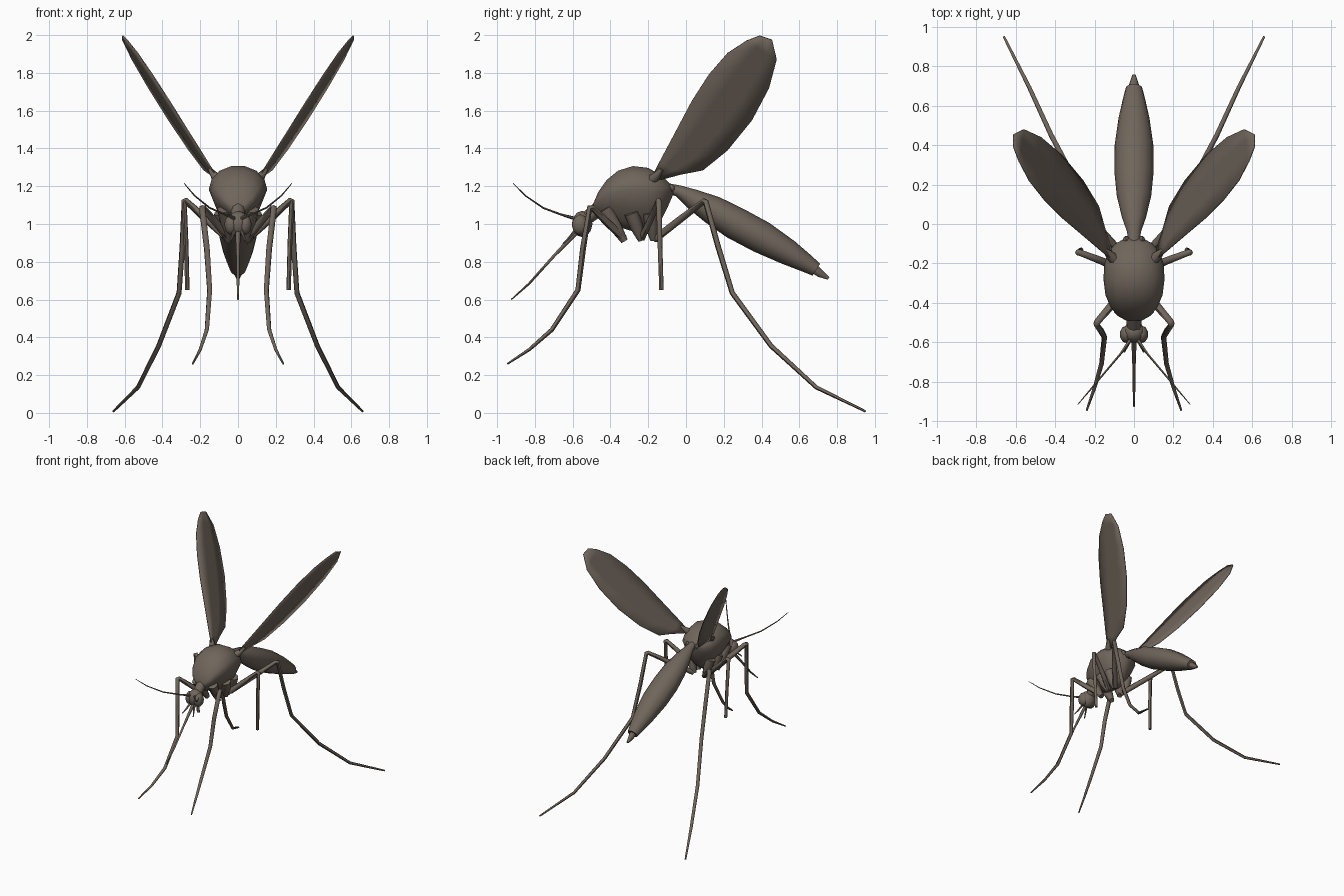
import bpy, bmesh, math
from mathutils import Vector, Quaternion

if "Cube" in bpy.data.objects:
    bpy.data.objects.remove(bpy.data.objects["Cube"])

mat = bpy.data.materials.new("dull brown")
mat.diffuse_color = (0.16, 0.13, 0.105, 1)
mat.use_nodes = True
mat.node_tree.nodes["Principled BSDF"].inputs["Base Color"].default_value = mat.diffuse_color


def finish(bm, name, mirror=False, angle=45):
    bmesh.ops.recalc_face_normals(bm, faces=bm.faces)
    me = bpy.data.meshes.new(name)
    bm.to_mesh(me)
    bm.free()
    me.shade_smooth()
    me.set_sharp_from_angle(angle=math.radians(angle))
    me.materials.append(mat)
    ob = bpy.data.objects.new(name, me)
    bpy.context.collection.objects.link(ob)
    if mirror:
        ob.modifiers.new("mirror", 'MIRROR').use_mirror_merge = False
    return ob


def loft(name, rings, mirror=False, angle=45):
    bm = bmesh.new()
    vs = [[bm.verts.new(p) for p in r] for r in rings]
    n = len(vs[0])
    for a, b in zip(vs, vs[1:]):
        for i in range(n):
            j = (i + 1) % n
            bm.faces.new((a[i], a[j], b[j], b[i]))
    bm.faces.new(vs[0][::-1])
    bm.faces.new(vs[-1])
    return finish(bm, name, mirror, angle)


def tube(name, pts, radii, sides=6, mirror=False, squash=1, angle=60):
    """Tube along a path; squash flattens it across the vertical."""
    pts = [Vector(p) for p in pts]
    tan = []
    for i in range(len(pts)):
        a = (pts[i] - pts[i - 1]).normalized() if i else Vector()
        b = (pts[i + 1] - pts[i]).normalized() if i < len(pts) - 1 else Vector()
        tan.append((a + b).normalized())
    side = tan[0].cross(Vector((0, 0, 1)))
    if side.length < 0.1:
        side = Vector((1, 0, 0))
    rings = []
    for p, t, r in zip(pts, tan, radii):
        side = (side - t * side.dot(t)).normalized()
        up = side.cross(t)
        rings.append([p + side * r * math.cos(k * math.tau / sides)
                      + up * r * squash * math.sin(k * math.tau / sides)
                      for k in range(sides)])
    return loft(name, rings, mirror, angle)


def ball(name, loc, size, mirror=False, sub=2, angle=45):
    bm = bmesh.new()
    bmesh.ops.create_icosphere(bm, subdivisions=sub, radius=1)
    for v in bm.verts:
        v.co = Vector(loc) + Vector(v.co[i] * size[i] for i in range(3))
    return finish(bm, name, mirror, angle)


# thorax: y, top z, bottom z, half width; narrower toward the belly
rings = []
for y, top, bot, w in [(-.49, 1.11, 1.06, .04), (-.465, 1.17, 1.03, .085),
                       (-.42, 1.235, 1.01, .12), (-.36, 1.285, .98, .145),
                       (-.28, 1.31, .955, .155), (-.2, 1.30, .95, .15),
                       (-.14, 1.265, 1.0, .13), (-.1, 1.23, 1.08, .095),
                       (-.07, 1.2, 1.15, .04)]:
    ring = []
    for k in range(14):
        a = k * math.tau / 14
        s = math.sin(a)
        taper = 1 - .4 * max(0, -s)
        ring.append((w * math.cos(a) * taper, y,
                     (top * .64 + bot * .36) + s * ((top - bot) * (.36 if s > 0 else .64))))
    rings.append(ring)
loft("thorax", rings, angle=50)

# abdomen and tail tip
tube("abdomen", [(0, -.1, 1.19), (0, -.04, 1.175), (0, .03, 1.135), (0, .14, 1.075),
                 (0, .26, 1.005), (0, .4, .93), (0, .54, .85), (0, .64, .79),
                 (0, .69, .758)],
     [.03, .035, .06, .087, .099, .098, .078, .055, .042], 12, squash=.88)
tube("tail_tip", [(0, .67, .77), (0, .71, .738), (0, .755, .712)], [.03, .024, .009], 6)

# neck, head, eyes
tube("neck", [(0, -.45, 1.09), (0, -.54, 1.02)], [.04, .035], 8)
ball("head", (0, -.55, 1.0), (.06, .055, .07))
ball("eye", (.037, -.56, .995), (.036, .045, .055), True)

# mouthparts and antennae
tube("proboscis", [(0, -.58, .955), (0, -.7, .83), (0, -.83, .685), (0, -.925, .6)],
     [.014, .009, .007, .004])
tube("palp", [(.02, -.59, .96), (.035, -.62, .925), (.05, -.65, .895)],
     [.009, .006, .004], 5, True)
tube("antenna", [(.02, -.59, 1.03), (.07, -.66, 1.05), (.15, -.755, 1.085),
                 (.23, -.85, 1.15), (.285, -.915, 1.215)],
     [.01, .006, .005, .004, .002], 5, True)

# hip segments
for name, a, b in [("front_hip", (.07, -.43, 1.08), (.05, -.325, .91)),
                   ("middle_hip", (.09, -.29, 1.06), (.055, -.235, .915)),
                   ("hind_hip", (.09, -.19, 1.06), (.05, -.17, .915))]:
    tube(name, [a, Vector(a).lerp(Vector(b), .5), b], [.04, .036, .02], 7, True)

# legs: jointed paths from hip to foot
legs = {
    "front_leg": ([(.05, -.33, .925), (.12, -.42, 1.01), (.185, -.495, 1.085),
                   (.19, -.51, 1.085), (.165, -.545, .87), (.15, -.572, .65),
                   (.165, -.71, .44), (.2, -.83, .335), (.24, -.945, .26)],
                  [.02, .02, .017, .017, .016, .014, .012, .009, .005]),
    "middle_leg": ([(.055, -.235, .925), (.17, -.185, 1.03), (.275, -.145, 1.125),
                    (.285, -.143, 1.12), (.275, -.138, .9), (.268, -.13, .65)],
                   [.02, .019, .016, .016, .013, .012]),
    "hind_leg": ([(.05, -.165, .92), (.17, -.03, 1.025), (.275, .095, 1.12),
                  (.285, .105, 1.115), (.295, .17, .88), (.312, .245, .635),
                  (.42, .45, .355), (.53, .69, .135), (.66, .95, .008)],
                 [.02, .019, .016, .016, .015, .014, .013, .011, .006]),
}
for name, (pts, radii) in legs.items():
    tube(name, pts, radii, 6, True)

# wings: leading and trailing edge as (y, z), lifted onto a tilted plane
lead = [(-.18, 1.25), (-.14, 1.33), (-.06, 1.48), (.03, 1.65), (.12, 1.79),
        (.22, 1.905), (.32, 1.97), (.39, 1.997)]
trail = [(-.13, 1.235), (-.03, 1.262), (.09, 1.285), (.22, 1.39), (.35, 1.55),
         (.44, 1.72), (.48, 1.87), (.455, 1.975)]


def on_wing(y, z):
    ylead = -.17 + .53 * (z - 1.27)
    return (.125 + .625 * (z - 1.27) + .18 * (y - ylead), y, z)


bm = bmesh.new()
rows = []
for (y0, z0), (y1, z1) in zip(lead, trail):
    rows.append([bm.verts.new(on_wing(y0 + (y1 - y0) * t, z0 + (z1 - z0) * t))
                 for t in (0, .33, .67, 1)])
for a, b in zip(rows, rows[1:]):
    for i in range(3):
        bm.faces.new((a[i], a[i + 1], b[i + 1], b[i]))
wing = finish(bm, "wing", True)
sol = wing.modifiers.new("thickness", 'SOLIDIFY')
sol.thickness = .006
sol.offset = 0

# wing roots and balancer knobs
tube("wing_root", [(.08, -.2, 1.22), (.12, -.16, 1.25), (.15, -.13, 1.29)],
     [.03, .024, .01], 6, True)
ball("balancer_knob", (.04, -.08, 1.19), (.018, .022, .022), True, 1)
